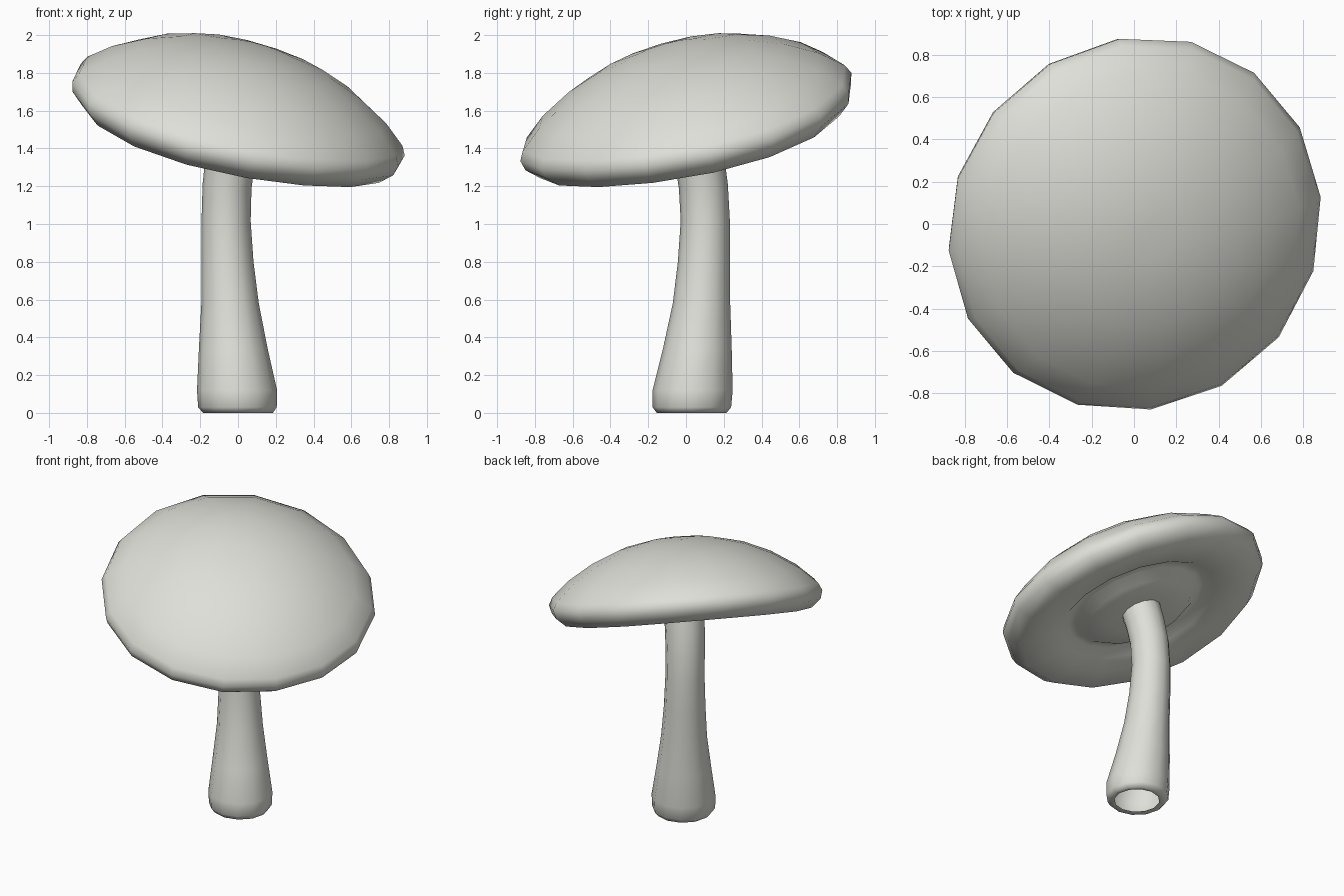
import bpy, bmesh, math
from mathutils import Matrix, Vector

if "Cube" in bpy.data.objects:
    bpy.data.objects.remove(bpy.data.objects["Cube"])

cream = bpy.data.materials.new("pale_cream")
cream.use_nodes = True
color = (0.74, 0.74, 0.69, 1)
cream.diffuse_color = color
cream.node_tree.nodes["Principled BSDF"].inputs["Base Color"].default_value = color


def ring_points(radius, sides, phase=0.0):
    return [Vector((radius * math.cos(phase + math.tau * i / sides),
                    radius * math.sin(phase + math.tau * i / sides), 0)) for i in range(sides)]


def loft(name, rings, close_first=False, close_last=False):
    """Skin a stack of equal rings into a smooth shaded object."""
    bm = bmesh.new()
    loops = [[bm.verts.new(p) for p in ring] for ring in rings]
    n = len(loops[0])
    for a, b in zip(loops, loops[1:]):
        for i in range(n):
            j = (i + 1) % n
            bm.faces.new((a[i], a[j], b[j], b[i]))
    for wanted, loop in ((close_first, loops[0][::-1]), (close_last, loops[-1])):
        if wanted:
            bmesh.ops.poke(bm, faces=[bm.faces.new(loop)])
    for f in bm.faces:
        f.smooth = True
    mesh = bpy.data.meshes.new(name)
    bm.to_mesh(mesh)
    bm.free()
    mesh.materials.append(cream)
    obj = bpy.data.objects.new(name, mesh)
    bpy.context.collection.objects.link(obj)
    return obj


# Cap: central boss and groove underneath, rounded rim and low dome
cap_profile = [(0.20, -0.10), (0.36, -0.085), (0.43, -0.035), (0.48, -0.03), (0.54, -0.07),
               (0.66, -0.10), (0.83, -0.107), (0.895, -0.05), (0.91, 0.005), (0.885, 0.055),
               (0.77, 0.16), (0.60, 0.267), (0.42, 0.345), (0.22, 0.393), (0.08, 0.405)]
low_side = Vector((1, -0.95, 0)).normalized()
tilt = Matrix.Rotation(math.radians(19.6), 3, Vector((0, 0, 1)).cross(low_side))
center = Vector((-0.003, 0.007, 1.535))
cap_rings = []
for radius, height in cap_profile:
    ring = []
    for p in ring_points(radius, 16, math.radians(6.5)):
        p.z = height + 0.06 * p.dot(low_side) ** 2   # slight curl along the slope
        ring.append(center + tilt @ p)
    cap_rings.append(ring)
loft("cap", cap_rings, True, True)

# Stem: open underneath, flared foot, bending toward the low side of the cap
stem_profile = [(0.15, 0.005, 0.0, 0.03), (0.185, 0.0, 0.0, 0.03), (0.208, 0.03, -0.003, 0.031),
                (0.212, 0.12, -0.005, 0.035), (0.182, 0.34, -0.025, 0.06),
                (0.152, 0.58, -0.042, 0.082), (0.138, 0.80, -0.056, 0.095),
                (0.13, 1.02, -0.063, 0.102), (0.13, 1.20, -0.058, 0.092),
                (0.132, 1.35, -0.04, 0.07), (0.135, 1.48, -0.015, 0.045)]
stem_rings = []
for radius, height, x, y in stem_profile:
    lean = Matrix.Rotation(math.radians(18) * max(0, height - 0.95) / 0.6, 3,
                           Vector((0, 0, 1)).cross(low_side))
    stem_rings.append([lean @ p + Vector((x, y, height)) for p in ring_points(radius, 12)])
loft("stem", stem_rings)
